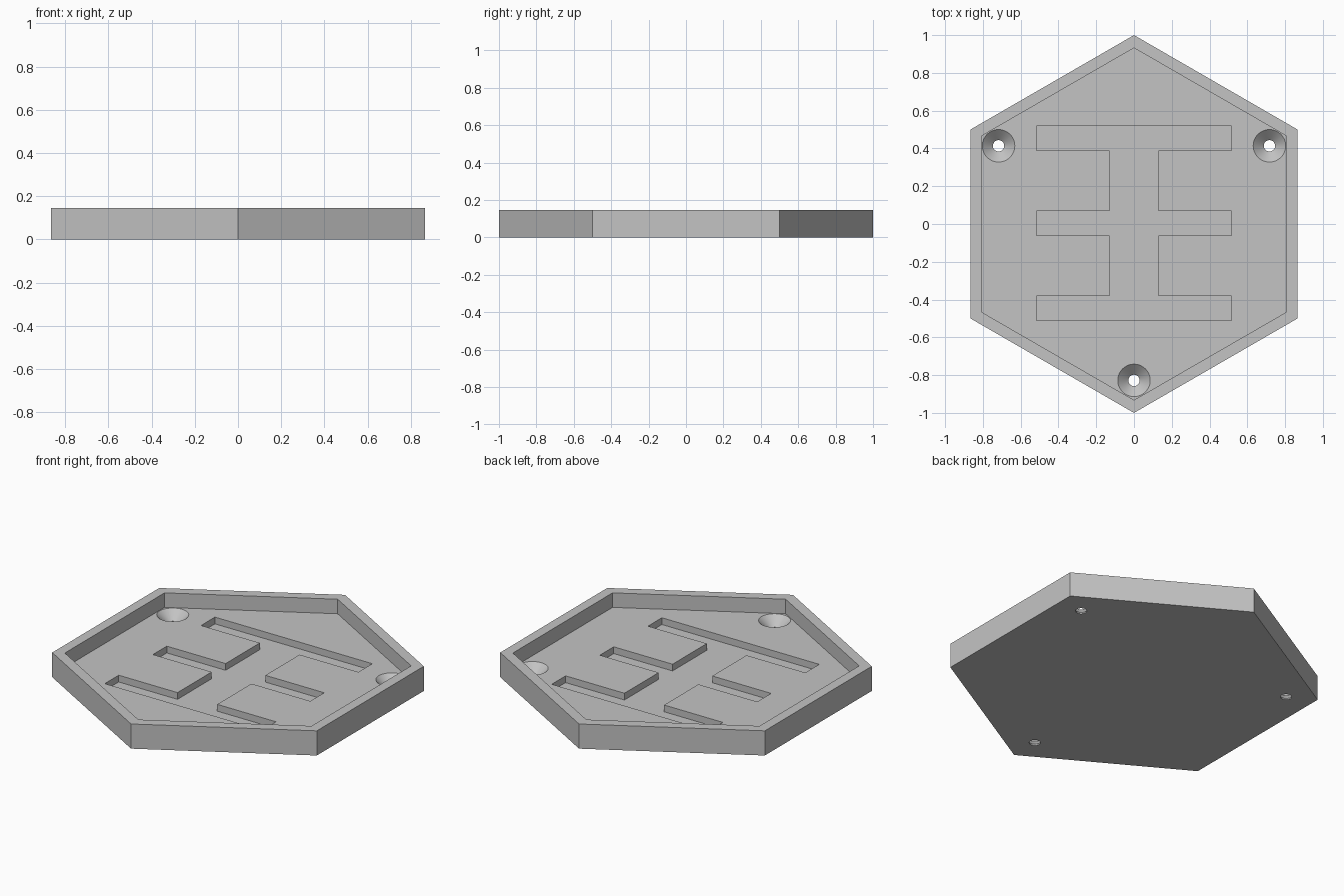
import bpy, bmesh, math
from mathutils import Vector

cube = bpy.data.objects.get("Cube")
if cube:
    bpy.data.objects.remove(cube, do_unlink=True)

HEIGHT, FLOOR, GROOVE = 0.146, 0.06, 0.02
ABOVE = HEIGHT + 0.1

grey = bpy.data.materials.new("plain grey")
grey.use_nodes = True
grey.diffuse_color = (0.55, 0.55, 0.55, 1)
grey.node_tree.nodes["Principled BSDF"].inputs["Base Color"].default_value = grey.diffuse_color


def ring(radius, count, start=0.0, centre=(0, 0)):
    """Points of a regular polygon."""
    return [(centre[0] + radius * math.cos(start + math.tau * i / count),
             centre[1] + radius * math.sin(start + math.tau * i / count))
            for i in range(count)]


def loft(name, sections):
    """Closed solid through a stack of (outline, z) sections."""
    bm = bmesh.new()
    loops = [[bm.verts.new((x, y, z)) for x, y in outline] for outline, z in sections]
    bm.faces.new(loops[0][::-1])
    bm.faces.new(loops[-1])
    for low, high in zip(loops, loops[1:]):
        n = len(low)
        for i in range(n):
            j = (i + 1) % n
            bm.faces.new((low[i], low[j], high[j], high[i]))
    bmesh.ops.recalc_face_normals(bm, faces=bm.faces)
    mesh = bpy.data.meshes.new(name)
    bm.to_mesh(mesh)
    bm.free()
    mesh.materials.append(grey)
    obj = bpy.data.objects.new(name, mesh)
    bpy.context.collection.objects.link(obj)
    return obj


def cut(target, cutter):
    """Subtract the cutter, then discard it."""
    cutter.hide_render = True
    mod = target.modifiers.new("cut", "BOOLEAN")
    mod.operation = "DIFFERENCE"
    mod.solver = "EXACT"
    mod.object = cutter
    bpy.context.view_layer.objects.active = target
    bpy.ops.object.modifier_apply(modifier=mod.name)
    bpy.data.objects.remove(cutter, do_unlink=True)


# Hexagonal tray with a raised rim
point = math.pi / 2
outer, inner = ring(1.0, 6, point), ring(0.932, 6, point)
tray = loft("hexagonal_tray", [(outer, 0), (outer, HEIGHT)])
cut(tray, loft("pocket_cutter", [(inner, FLOOR), (inner, ABOVE)]))

# Sunken channel: three cross bars joined by a central stem
BAR, STEM = 0.515, 0.13
right_side = []
for low, high in ((-0.51, -0.38), (-0.06, 0.07), (0.39, 0.52)):
    right_side += [(STEM, low), (BAR, low), (BAR, high), (STEM, high)]
right_side = right_side[1:-1]
channel = right_side + [(-x, y) for x, y in reversed(right_side)]
cut(tray, loft("channel_cutter", [(channel, GROOVE), (channel, ABOVE)]))

# Countersunk screw holes near three alternate corners
for angle in (30, 150, 270):
    a = math.radians(angle)
    centre = (0.828 * math.cos(a), 0.828 * math.sin(a))
    bore, mouth = ring(0.03, 48, a, centre), ring(0.086, 48, a, centre)
    cut(tray, loft("screw_hole_cutter",
                   [(bore, -0.1), (bore, 0.008), (mouth, FLOOR), (mouth, ABOVE)]))

# Smooth hole walls, crisp edges elsewhere
bpy.ops.object.select_all(action="DESELECT")
tray.select_set(True)
bpy.context.view_layer.objects.active = tray
bpy.ops.object.shade_smooth_by_angle(angle=math.radians(25))
